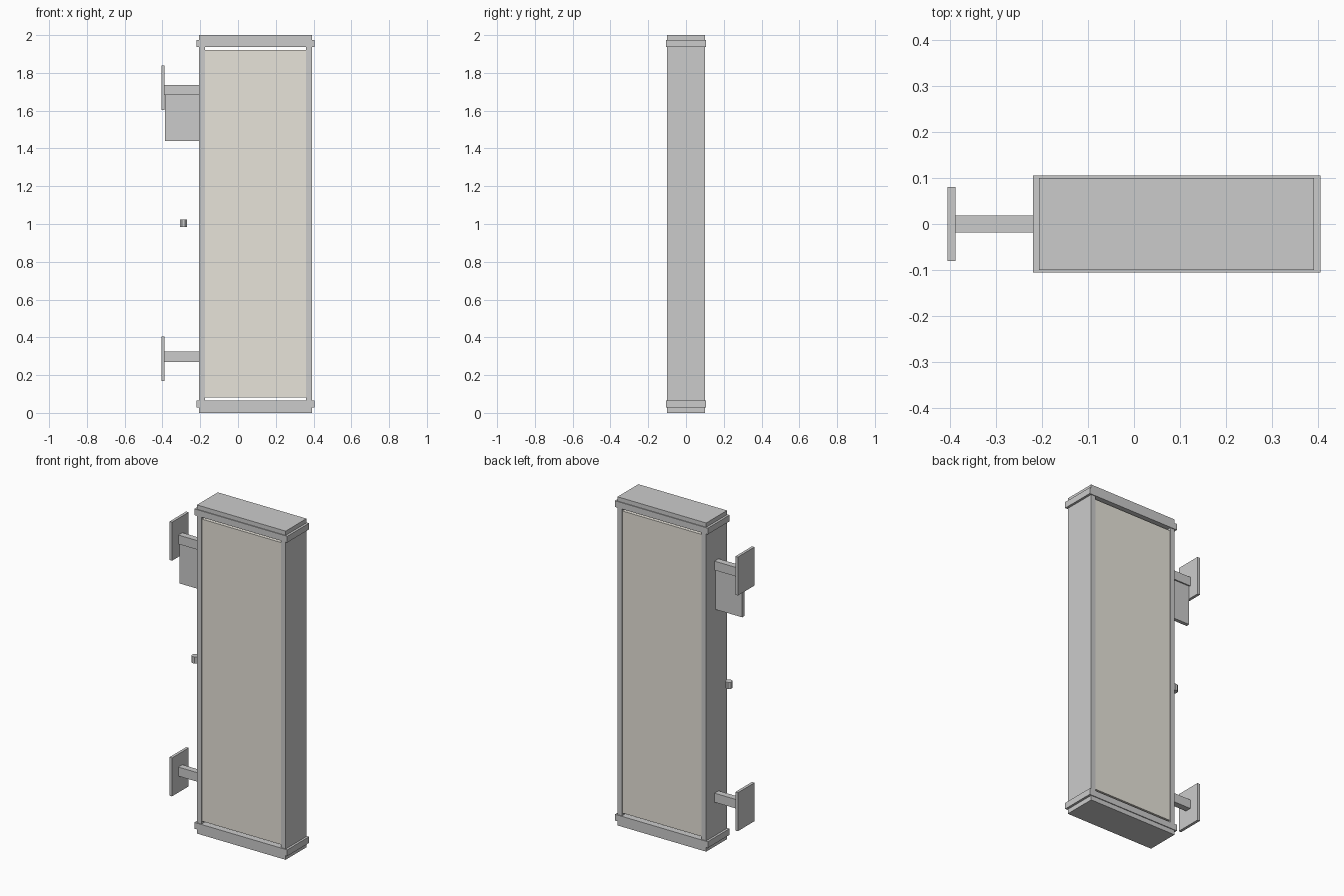
import bpy
import math

if "Cube" in bpy.data.objects:
    bpy.data.objects.remove(bpy.data.objects["Cube"])


def material(name, color):
    m = bpy.data.materials.new(name)
    m.diffuse_color = color
    m.use_nodes = True
    m.node_tree.nodes["Principled BSDF"].inputs["Base Color"].default_value = m.diffuse_color
    return m


def box(name, x, y, z, mat=None):
    """Box from (min, max) ranges on each axis."""
    bpy.ops.mesh.primitive_cube_add(size=1, location=[sum(r) / 2 for r in (x, y, z)])
    o = bpy.context.object
    o.name = name
    o.scale = [r[1] - r[0] for r in (x, y, z)]
    bpy.ops.object.transform_apply(location=False, rotation=False, scale=True)
    if mat:
        o.data.materials.append(mat)
    return o


panel_mat = material("panel_beige", (0.80, 0.77, 0.70, 1))
LEFT, RIGHT, DEPTH = -0.206, 0.391, 0.1

# illuminated panel, with a slit left above and below it
box("display_panel", (-0.176, 0.361), (-0.096, 0.096), (0.082, 1.92), panel_mat)

# side walls of the case
for side, x in (("left", (LEFT, LEFT + 0.03)), ("right", (RIGHT - 0.03, RIGHT))):
    box(side + "_side_wall", x, (-DEPTH, DEPTH), (0.066, 1.936))

# end caps with a slightly wider trim band
for end, cap_z, band_z in (("bottom", (0, 0.066), (0.028, 0.066)),
                           ("top", (1.936, 2.0), (1.936, 1.974))):
    box(end + "_cap", (LEFT, RIGHT), (-DEPTH, DEPTH), cap_z)
    box(end + "_trim_band", (-0.22, 0.405), (-0.105, 0.105), band_z)

# wall brackets: plate and arm
for end, plate_z, arm_z in (("lower", (0.17, 0.404), (0.27, 0.325)),
                            ("upper", (1.604, 1.838), (1.682, 1.737))):
    box(end + "_wall_plate", (-0.405, -0.388), (-0.08, 0.08), plate_z)
    box(end + "_bracket_arm", (-0.388, LEFT), (-0.019, 0.019), arm_z)

# electrical box plate hanging under the upper arm
box("hanging_plate", (-0.386, LEFT), (-0.011, 0.011), (1.44, 1.682))

# small octagonal peg between the brackets
bpy.ops.mesh.primitive_cylinder_add(vertices=8, radius=0.0205, depth=0.04,
                                    location=(-0.289, 0, 1.003),
                                    rotation=(0, 0, math.pi / 8))
bpy.context.object.name = "small_peg"
